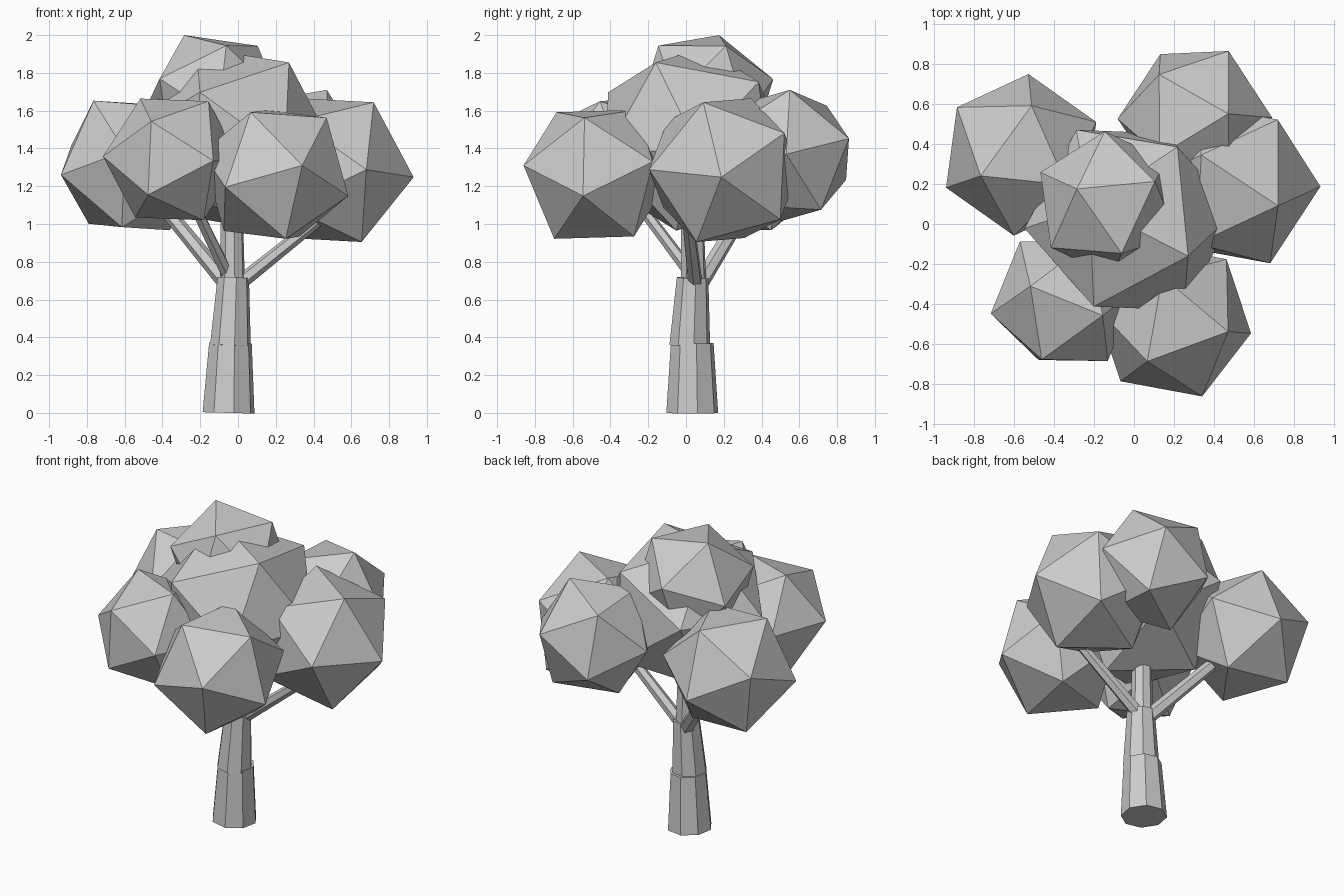
import bpy
import bmesh
from mathutils import Matrix, Vector

cube = bpy.data.objects.get("Cube")
if cube:
    bpy.data.objects.remove(cube, do_unlink=True)

GREY = (0.6, 0.6, 0.6, 1)
grey = bpy.data.materials.new("light_grey")
grey.use_nodes = True
grey.diffuse_color = GREY
grey.node_tree.nodes["Principled BSDF"].inputs["Base Color"].default_value = GREY


def finish(name, bm):
    mesh = bpy.data.meshes.new(name)
    bm.to_mesh(mesh)
    bm.free()
    mesh.materials.append(grey)
    bpy.context.collection.objects.link(bpy.data.objects.new(name, mesh))


def frame(axis, side):
    """Rotation whose z runs along axis and whose x leans towards side."""
    z = axis.normalized()
    x = (side - z * side.dot(z)).normalized()
    return Matrix((x, z.cross(x), z)).transposed().to_4x4()


def leaf_clump(name, centre, apex, neighbour):
    """Icosahedron turned so that two adjacent corners meet the given points."""
    centre = Vector(centre)
    up, side = Vector(apex) - centre, Vector(neighbour) - centre
    bm = bmesh.new()
    bmesh.ops.create_icosphere(bm, subdivisions=1, radius=up.length)
    # Align the raw solid by its own top corner and one corner next to it
    top = max(bm.verts, key=lambda v: v.co.z)
    beside = top.link_edges[0].other_vert(top)
    turn = frame(up, side) @ frame(top.co, beside.co).inverted()
    bm.transform(Matrix.Translation(centre) @ turn)
    finish(name, bm)


def limb(name, start, end, r_start, r_end, sides):
    """Tapered prism between two points."""
    start, end = Vector(start), Vector(end)
    bm = bmesh.new()
    bmesh.ops.create_cone(bm, cap_ends=True, segments=sides, radius1=r_start,
                          radius2=r_end, depth=(end - start).length)
    bm.transform(Matrix.Translation((start + end) / 2) @ frame(end - start, Vector((1, 0.2, 0))))
    finish(name, bm)


# Trunk in three stacked, tapering sections
limb("trunk_base", (-.05, .033, 0), (-.04, .033, .37), .14, .115, 8)
limb("trunk_middle", (-.04, .02, .355), (-.025, .035, .715), .11, .085, 8)
limb("trunk_top", (-.03, .04, .68), (-.035, .03, 1.3), .068, .055, 8)

# Branches reaching into the clumps
limb("branch_left", (0, .05, .68), (.55, 0, 1.12), .04, .03, 6)
limb("branch_back_right", (-.04, .06, .66), (-.5, .4, 1.22), .045, .035, 6)
limb("branch_front_right", (-.05, .04, .72), (-.28, -.32, 1.2), .035, .028, 6)

# Foliage clumps
leaf_clump("foliage_front_left", (.197, -.48, 1.263), (.34, -.86, 1.31), (.465, -.53, 1.56))
leaf_clump("foliage_front_right", (-.35, -.385, 1.342), (-.517, -.31, 1.664), (-.146, -.46, 1.66))
leaf_clump("foliage_back_right", (-.563, .345, 1.31), (-.765, .24, 1.653), (-.515, .585, 1.637))
leaf_clump("foliage_left", (.495, .2, 1.285), (.93, .187, 1.248), (.725, .09, 1.648))
leaf_clump("foliage_back_left", (.304, .528, 1.363), (.47, .55, 1.71), (.47, .86, 1.45))
leaf_clump("foliage_middle", (-.02, .02, 1.45), (.27, -.16, 1.855), (-.19, -.41, 1.705))
leaf_clump("foliage_top", (-.126, .1, 1.668), (-.285, .175, 2), (.11, .215, 1.95))
